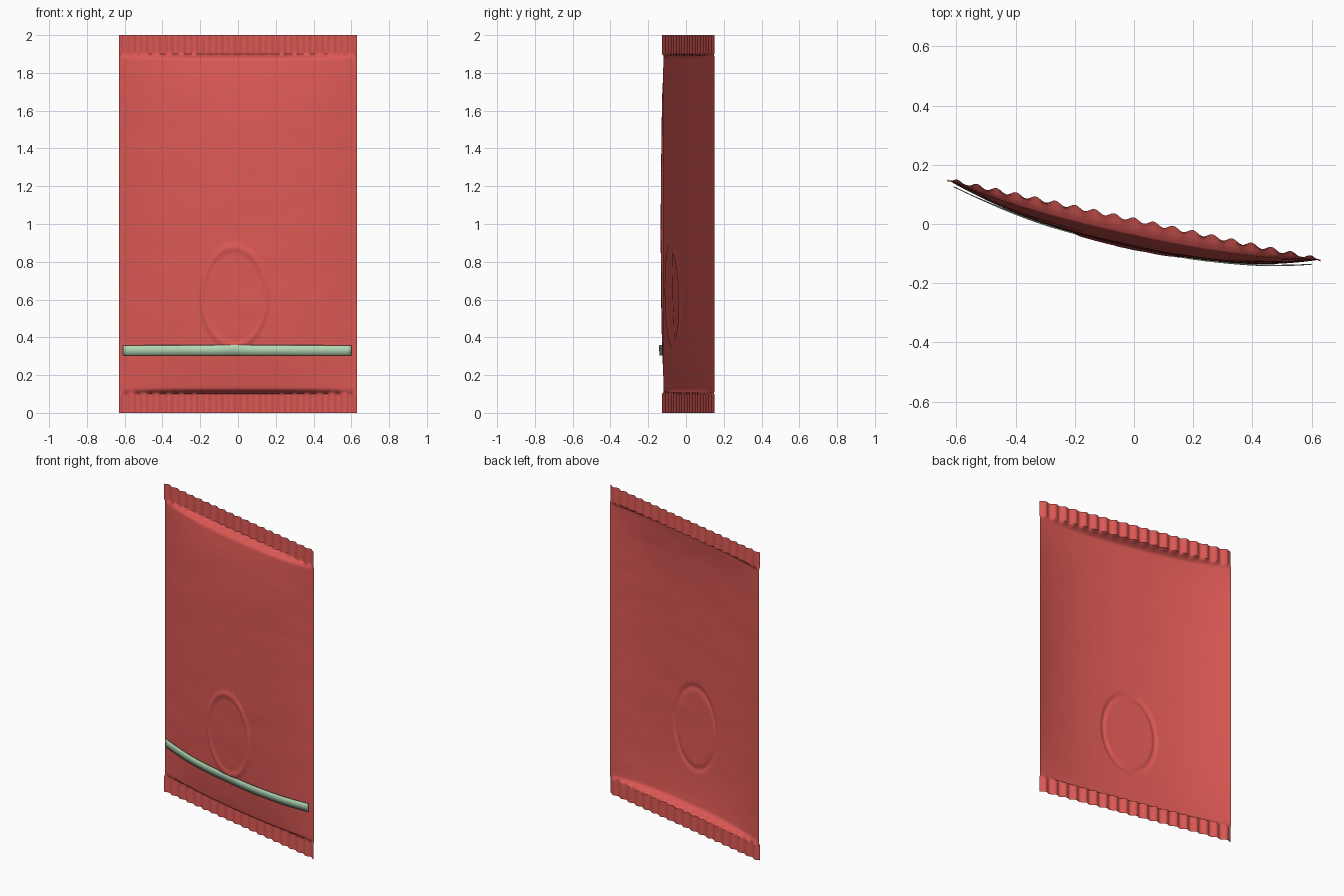
import bpy, bmesh, math
from mathutils import Vector, noise

cube = bpy.data.objects.get("Cube")
if cube:
    bpy.data.objects.remove(cube, do_unlink=True)

HALF_W, HEIGHT, CRIMP = 0.63, 2.0, 0.1
WAVES = 19


def material(name, rgb):
    m = bpy.data.materials.new(name)
    m.use_nodes = True
    m.diffuse_color = (*rgb, 1)
    m.node_tree.nodes["Principled BSDF"].inputs["Base Color"].default_value = (*rgb, 1)
    return m


red = material("soft red", (0.72, 0.10, 0.09))
green = material("pale green", (0.44, 0.67, 0.45))


def smooth(t):
    t = max(0.0, min(1.0, t))
    return t * t * (3 - 2 * t)


def emboss(x, z):
    """Raised oval ring on the lower part of the sheet."""
    r = math.hypot((x + 0.02) / 0.17, (z - 0.615) / 0.26)
    return 0.007 * math.exp(-((r - 1) / 0.07) ** 2)


def sheet_y(x, z):
    """Depth of the packet sheet: slanted chord, crimped ends, forward bulge."""
    y = 0.015 - 0.214 * x
    u = x / HALF_W
    d = min(z, HEIGHT - z) - CRIMP
    if d <= 0.001:
        return y + 0.007 * math.cos(u * math.pi * WAVES)
    depth = 0.05 * smooth(d / 0.025) + 0.046 * (1 - math.exp(-d / 0.22))
    y -= depth * (1 - abs(u) ** 2.4)
    wrinkle = noise.noise(Vector((x * 5, z * 9, 0.3)))
    fade = smooth(d / 0.15) * smooth((1 - abs(u)) / 0.1)
    return y - emboss(x, z) - 0.002 * wrinkle * fade


def strip(name, x0, x1, z0, z1, nx, nz, offset, mat, thickness=0.0):
    """Grid patch that follows the sheet at a given offset."""
    bm = bmesh.new()
    bmesh.ops.create_grid(bm, x_segments=nx, y_segments=nz, size=0.5)
    for v in bm.verts:
        x = x0 + (v.co.x + 0.5) * (x1 - x0)
        z = z0 + (v.co.y + 0.5) * (z1 - z0)
        v.co = (x, sheet_y(x, z) + offset, z)
    me = bpy.data.meshes.new(name)
    bm.to_mesh(me)
    bm.free()
    me.materials.append(mat)
    ob = bpy.data.objects.new(name, me)
    bpy.context.collection.objects.link(ob)
    if thickness:
        mod = ob.modifiers.new("thickness", "SOLIDIFY")
        mod.thickness = thickness
    bpy.ops.object.select_all(action="DESELECT")
    ob.select_set(True)
    bpy.context.view_layer.objects.active = ob
    bpy.ops.object.shade_smooth_by_angle(angle=math.radians(50))
    return ob


# Curved packet sheet with crimped top and bottom
strip("packet_sheet", -HALF_W, HALF_W, 0, HEIGHT, 190, 200, 0, red)

# Pale band floating just in front of the sheet
strip("front_band", -0.61, 0.60, 0.305, 0.358, 60, 2, -0.015, green, 0.003)

# Fine crease inside the oval on the back
strip("back_crease", -0.023, -0.017, 0.38, 0.85, 2, 30, 0.003, red)
